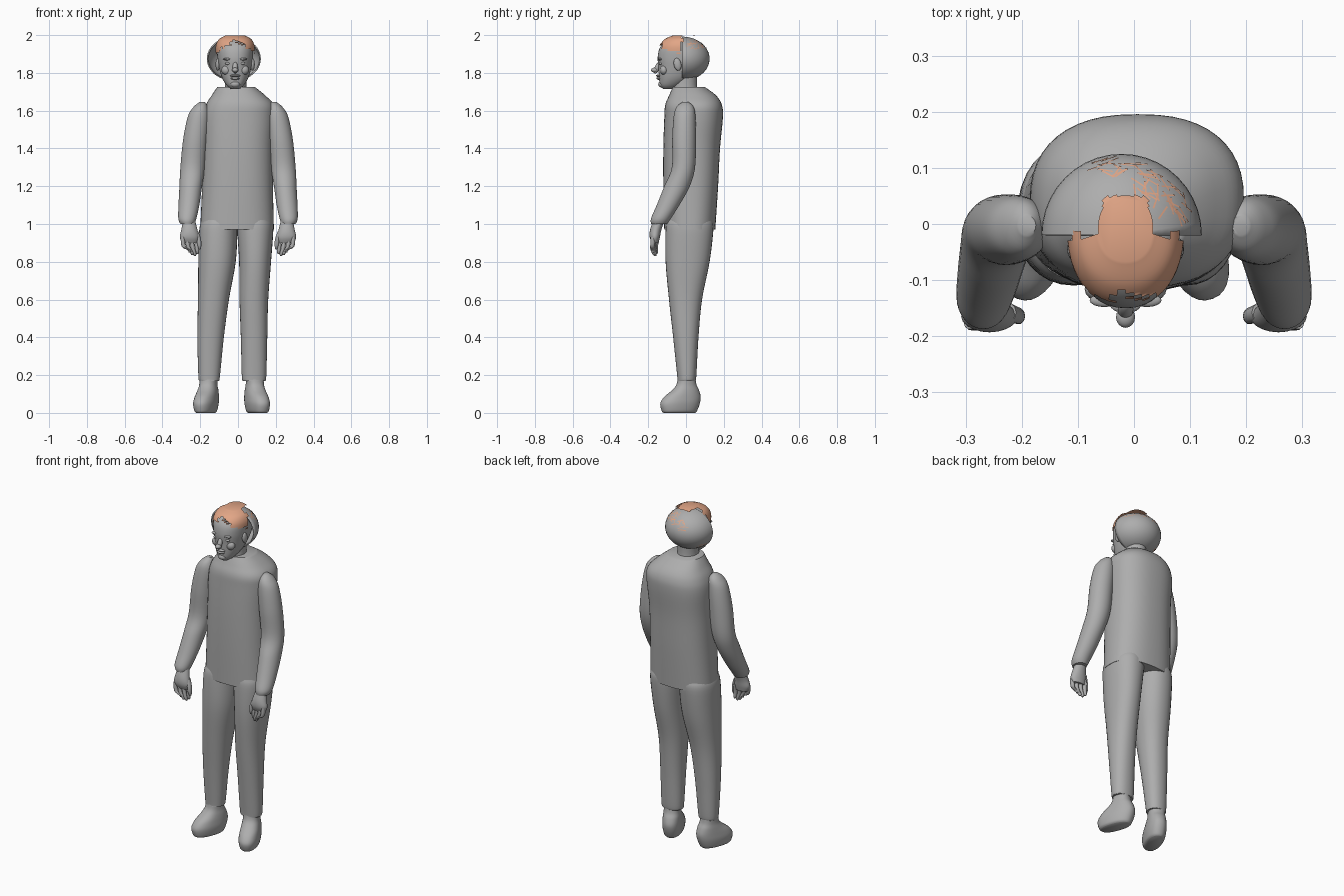
import bpy, bmesh, math, random
from mathutils import Vector, Matrix

random.seed(4)
if "Cube" in bpy.data.objects:
    bpy.data.objects.remove(bpy.data.objects["Cube"], do_unlink=True)


def material(name, rgb):
    m = bpy.data.materials.new(name)
    m.use_nodes = True
    m.diffuse_color = (*rgb, 1)
    m.node_tree.nodes["Principled BSDF"].inputs["Base Color"].default_value = (*rgb, 1)
    return m


GREY = material("plain_grey", (0.42, 0.42, 0.42))
ORANGE = material("light_orange", (0.76, 0.38, 0.24))


def finish(name, bm, mat=GREY, matrix=None):
    bmesh.ops.recalc_face_normals(bm, faces=bm.faces[:])
    if matrix:
        bm.transform(matrix)
        if matrix.determinant() < 0:
            bmesh.ops.reverse_faces(bm, faces=bm.faces[:])
    me = bpy.data.meshes.new(name)
    bm.to_mesh(me)
    bm.free()
    me.materials.append(mat)
    me.shade_smooth()
    me.set_sharp_from_angle(angle=math.radians(45))
    ob = bpy.data.objects.new(name, me)
    bpy.context.collection.objects.link(ob)
    return ob


def smooth_path(rows, steps):
    """Catmull-Rom interpolation through rows of numbers."""
    pts = [Vector(r) for r in rows]
    out = []
    for i in range(len(pts) - 1):
        a, b, c, d = pts[max(i - 1, 0)], pts[i], pts[i + 1], pts[min(i + 2, len(pts) - 1)]
        for k in range(steps):
            t = k / steps
            out.append(b + (c - a) * (t / 2) + (a * 2 - b * 5 + c * 4 - d) * (t * t / 2)
                       + (b * 3 - a - c * 3 + d) * (t ** 3 / 2))
    return out + [pts[-1]]


def loft(rows, power=2.0, sides=32, steps=5):
    """Skin of rounded sections; each row is z, x low, x high, y low, y high."""
    bm = bmesh.new()
    rings = []
    for z, x0, x1, y0, y1 in smooth_path(rows, steps):
        ring = []
        for i in range(sides):
            a = math.tau * i / sides
            c, s = math.cos(a), math.sin(a)
            px = math.copysign(abs(c) ** (2 / power), c)
            py = math.copysign(abs(s) ** (2 / power), s)
            ring.append(bm.verts.new(((x0 + x1 + px * (x1 - x0)) / 2,
                                      (y0 + y1 + py * (y1 - y0)) / 2, z)))
        rings.append(ring)
    for r, q in zip(rings, rings[1:]):
        for i in range(sides):
            j = (i + 1) % sides
            bm.faces.new((r[i], r[j], q[j], q[i]))
    bm.faces.new(rings[0])
    bm.faces.new(rings[-1])
    return bm


def ball(name, centre, radii, tilt=0.0, mat=GREY):
    bm = bmesh.new()
    bmesh.ops.create_uvsphere(bm, u_segments=16, v_segments=10, radius=1)
    m = Matrix.Translation(centre) @ Matrix.Rotation(tilt, 4, 'X') @ Matrix.Diagonal((*radii, 1))
    return finish(name, bm, mat, m)


MIRROR = Matrix.Scale(-1, 4, (1, 0, 0))
SIDES = (("right", None), ("left", MIRROR))

# Jacket body
finish("jacket", loft([
    (0.97, -.20, .19, -.115, .155), (1.2, -.19, .185, -.12, .17),
    (1.4, -.185, .185, -.12, .18), (1.56, -.185, .195, -.115, .195),
    (1.63, -.17, .19, -.11, .19), (1.68, -.14, .145, -.09, .16),
    (1.725, -.11, .09, -.07, .10)], power=2.4, sides=48))

# Sleeves and hands
for side, flip in SIDES:
    finish(side + "_sleeve", loft([
        (1.0, -.305, -.23, -.185, -.10), (1.03, -.316, -.22, -.185, -.08),
        (1.1, -.315, -.205, -.155, -.035), (1.2, -.31, -.19, -.115, .02),
        (1.3, -.305, -.175, -.075, .048), (1.45, -.29, -.16, -.073, .053),
        (1.57, -.265, -.15, -.065, .05), (1.62, -.235, -.16, -.05, .04),
        (1.645, -.205, -.175, -.02, .015)]), matrix=flip)
    finish(side + "_palm", loft([
        (.9, -.295, -.215, -.18, -.145), (.93, -.308, -.207, -.192, -.138),
        (.97, -.3, -.215, -.19, -.13), (1.03, -.29, -.23, -.17, -.11)],
        sides=20), matrix=flip)
    for n in range(4):
        x, tip = -.292 + .023 * n, -.257 + .014 * n
        low = (.85, .835, .83, .84)[n]
        y = -.178 + .006 * n
        finish(f"{side}_finger_{n + 1}", loft([
            (low, tip - .004, tip + .004, y - .002, y + .008),
            (low + .012, tip - .01, tip + .009, y - .01, y + .012),
            (.88, x - .006, x + .016, y - .012, y + .012),
            (.93, x - .012, x + .012, y - .01, y + .02)], sides=10, steps=3), matrix=flip)
    finish(side + "_thumb", loft([
        (.865, -.206, -.198, -.17, -.16), (.885, -.215, -.194, -.178, -.15),
        (.92, -.222, -.196, -.178, -.148), (.96, -.24, -.21, -.175, -.14)],
        sides=10, steps=3), matrix=flip)

# Trousers: the two legs stand differently
DEPTH = ((.17, -.045, .05), (.2, -.047, .055), (.4, -.068, .066), (.6, -.09, .085),
         (.8, -.108, .125), (.97, -.108, .145), (1.02, -.1, .14))
WIDTHS = {
    "right": ((-.205, -.1), (-.21, -.095), (-.215, -.075), (-.212, -.048),
              (-.21, -.012), (-.205, -.003), (-.19, -.003)),
    "left": ((.025, .145), (.02, .15), (.015, .155), (.008, .16),
             (.006, .175), (-.005, .187), (-.005, .18))}
for side, widths in WIDTHS.items():
    finish(side + "_trouser_leg", loft(
        [(z, a, b, c, d) for (z, c, d), (a, b) in zip(DEPTH, widths)], power=2.2))

# Shoes turned outwards
for side, x, turn in (("right", -.158, -.36), ("left", .09, .36)):
    place = Matrix.Translation((x, 0, 0)) @ Matrix.Rotation(turn, 4, 'Z')
    finish(side + "_shoe", loft([
        (0, -.04, .04, -.125, .05), (.012, -.05, .05, -.135, .06),
        (.05, -.056, .056, -.142, .075), (.085, -.054, .054, -.12, .08),
        (.12, -.05, .05, -.075, .07), (.15, -.046, .046, -.05, .055),
        (.19, -.046, .046, -.042, .048)], power=2.3), matrix=place)

# Neck and head
finish("neck", loft([(1.66, -.085, .06, -.08, .08), (1.72, -.07, .045, -.07, .06),
                     (1.8, -.07, .045, -.06, .06)]))
CX = -.015
HEAD = [(z, CX - w, CX + w, a, b) for z, w, a, b in (
    (1.715, .022, -.122, -.07), (1.735, .046, -.138, -.025), (1.775, .07, -.143, .035),
    (1.83, .086, -.146, .08), (1.88, .094, -.15, .1), (1.93, .094, -.14, .09),
    (1.965, .076, -.11, .05), (1.985, .04, -.065, .015))]
finish("head", loft(HEAD, power=2.2, sides=40))

# Face details
ball("nose", (CX, -.152, 1.828), (.014, .014, .034), -.4)
ball("nose_tip", (CX, -.166, 1.815), (.017, .019, .013))
ball("upper_lip", (CX, -.143, 1.785), (.028, .016, .007))
ball("lower_lip", (CX, -.141, 1.771), (.024, .016, .008))
ball("chin", (CX, -.128, 1.74), (.026, .019, .018))
for side, s in (("right", -1), ("left", 1)):
    ball(side + "_brow", (CX + s * .038, -.136, 1.873), (.026, .012, .007))
    ball(side + "_eye", (CX + s * .037, -.133, 1.85), (.016, .011, .008))
    ball(side + "_cheek", (CX + s * .045, -.116, 1.815), (.028, .022, .026))
    ball(side + "_ear", (CX + s * .092, -.045, 1.845), (.012, .02, .034), .2)

# Half shell behind the head, open towards the face
SHELL_C, SHELL_R = Vector((-.022, -.02, 1.875)), Vector((.143, .145, .117))
bm = bmesh.new()
bmesh.ops.create_uvsphere(bm, u_segments=40, v_segments=24, radius=1)
bmesh.ops.bisect_plane(bm, geom=bm.verts[:] + bm.edges[:] + bm.faces[:],
                       plane_co=(0, 0, 0), plane_no=(0, -1, 0), clear_outer=True)
shell = finish("hair_shell", bm, GREY, Matrix.Translation(SHELL_C) @ Matrix.Diagonal((*SHELL_R, 1)))
wall = shell.modifiers.new("wall", 'SOLIDIFY')
wall.thickness = .007
wall.offset = -1

# Hair cap: a grown copy of the skull trimmed to a ragged hairline
GROW = .009
bm = loft([(z + .014, a - GROW, b + GROW, c - .002, d + GROW * 4) for z, a, b, c, d in HEAD[4:]],
          power=2.2, sides=48, steps=6)


def is_bald(face):
    p = face.calc_center_median()
    off = abs(p.x - CX)
    line = 1.968 - .6 * off + random.uniform(-.012, .012)
    behind = p.y > -.02 and (off > .042 or p.y > .05)
    return (p.y < -.02 and p.z < line) or behind or p.z < 1.9


bmesh.ops.delete(bm, geom=[f for f in bm.faces if is_bald(f)], context='FACES')
finish("hair_cap", bm, ORANGE)

# Loose strands lying on the shell and at the nape
bm = bmesh.new()


def strands(count, azimuth, height):
    for _ in range(count):
        a, h = random.uniform(*azimuth), random.uniform(*height)
        n = Vector((math.cos(a) * math.cos(h), math.sin(a) * math.cos(h), math.sin(h)))
        along = n.cross(Vector((random.uniform(-1, 1), random.uniform(-1, 1), 1))).normalized()
        across = n.cross(along)
        quad = []
        for u, v in ((-1, -.1), (1, -.1), (1, .1), (-1, .1)):
            p = (n + (along * u + across * v) * .11).normalized() * 1.012
            quad.append(bm.verts.new(SHELL_C + p * SHELL_R))
        bm.faces.new(quad)


strands(34, (0.1, 1.3), (.45, 1.0))
strands(16, (1.2, 2.0), (.3, .7))
strands(14, (2.5, 3.0), (-.85, -.5))
finish("hair_strands", bm, ORANGE)
